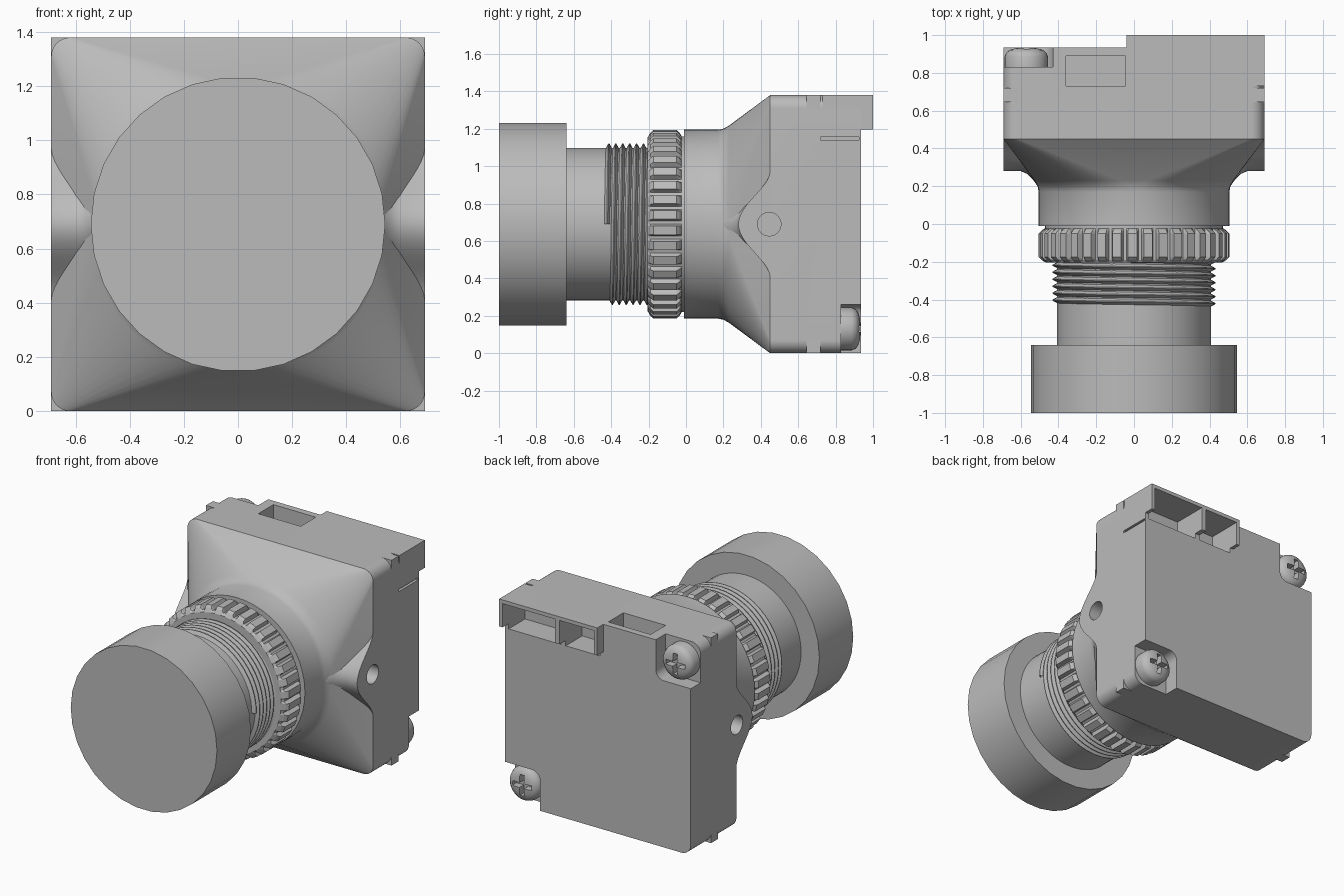
import bpy, bmesh
from math import cos, sin, pi, tau

cube = bpy.data.objects.get("Cube")
if cube:
    bpy.data.objects.remove(cube, do_unlink=True)

grey = bpy.data.materials.new("plain grey")
grey.use_nodes = True
grey.diffuse_color = (0.5, 0.5, 0.5, 1)
grey.node_tree.nodes["Principled BSDF"].inputs["Base Color"].default_value = (0.5, 0.5, 0.5, 1)

MID = 0.69    # height of the optical axis, also half the housing width
NECK = 0.505  # neck radius


def build(name, verts, faces):
    bm = bmesh.new()
    vs = [bm.verts.new(v) for v in verts]
    for f in faces:
        bm.faces.new([vs[i] for i in f])
    bmesh.ops.remove_doubles(bm, verts=bm.verts, dist=0.0002)
    bmesh.ops.recalc_face_normals(bm, faces=bm.faces)
    mesh = bpy.data.meshes.new(name)
    bm.to_mesh(mesh)
    bm.free()
    mesh.materials.append(grey)
    ob = bpy.data.objects.new(name, mesh)
    bpy.context.scene.collection.objects.link(ob)
    return ob


def loft(name, rings):
    n, m = len(rings[0]), len(rings)
    faces = [(r * n + i, r * n + (i + 1) % n, (r + 1) * n + (i + 1) % n, (r + 1) * n + i)
             for r in range(m - 1) for i in range(n)]
    faces += [tuple(range(n)), tuple(range((m - 1) * n, m * n))]
    return build(name, [p for ring in rings for p in ring], faces)


def box(name, x, y, z):
    return loft(name, [[(a, b, c) for a, b in ((x[0], y[0]), (x[1], y[0]), (x[1], y[1]), (x[0], y[1]))]
                       for c in z])


def revolve(name, profile, n, cx=0, cz=MID):
    # profile holds (y, radius) pairs
    return loft(name, [[(cx + r * cos(tau * i / n), y, cz + r * sin(tau * i / n)) for i in range(n)]
                       for y, r in profile])


def cut(target, cutters):
    for c in cutters:
        mod = target.modifiers.new("cut", "BOOLEAN")
        mod.operation, mod.solver, mod.object = "DIFFERENCE", "EXACT", c
    bpy.context.view_layer.update()
    deps = bpy.context.evaluated_depsgraph_get()
    mesh = bpy.data.meshes.new_from_object(target.evaluated_get(deps))
    target.modifiers.clear()
    target.data = mesh


# Housing: round neck flowing into a rounded square box
def housing_ring(y, t, steps=12, corner=0.07):
    pts = []
    for q in range(4):
        sx, sz = (1, -1, -1, 1)[q], (1, 1, -1, -1)[q]
        for i in range(steps + 1):
            a = (q + i / steps) * pi / 2
            bx = sx * (MID - corner) + corner * cos(a)
            bz = sz * (MID - corner) + corner * sin(a)
            pts.append((NECK * cos(a) * (1 - t) + bx * t, y, MID + NECK * sin(a) * (1 - t) + bz * t))
    return pts


housing = loft("housing", [housing_ring(y, t) for y, t in
                           ((-0.01, 0), (0.17, 0), (0.2, 0.03), (0.23, 0.12), (0.45, 1), (0.935, 1))])


# Side lugs: bell shaped bumps flaring towards the neck
def lug_ring(x, depth, steps=24, half=0.28):
    zs = [half * (2 * i / steps - 1) for i in range(steps + 1)]
    return [(x, 0.45 - depth * (0.5 + 0.5 * cos(pi * z / half)) ** 0.85, MID + z) for z in zs]


lugs, holes = [], []
for side, s in (("left", 1), ("right", -1)):
    lugs.append(loft(side + "_lug", [lug_ring(s * x, d) for x, d in
                     ((0.69, 0.17), (0.6, 0.17), (0.565, 0.185), (0.535, 0.215), (0.5, 0.265), (0.42, 0.265))]))
    n = 24
    holes.append(loft("hole_cutter", [[(s * x, 0.445 + 0.063 * cos(tau * i / n), MID + 0.063 * sin(tau * i / n))
                                       for i in range(n)] for x in (0.55, 0.75)]))

# Connector shell at the top of the back
connector = box("connector", (-0.04, 0.69), (0.73, 1.0), (1.195, 1.38))
pockets = [box("pocket_cutter", x, (0.76, 1.1), (1.16, 1.355)) for x in ((0.275, 0.665), (-0.015, 0.24))]
slot = box("slot_cutter", (-0.36, -0.045), (0.73, 0.89), (1.22, 1.5))
slit = box("slit_cutter", (0.65, 0.8), (0.72, 0.925), (1.14, 1.155))

# Screw corners: pockets with a rounded inner corner
recesses = []
for s in (1, -1):
    c, r = 0.49, 0.06
    arc = [(c + r * cos(a), c + r * sin(a)) for a in [pi + pi / 2 * i / 6 for i in range(7)]]
    outline = arc + [(0.8, c - r), (0.8, 0.8), (c - r, 0.8)]
    recesses.append(loft("recess_cutter", [[(s * u, y, MID - s * v) for u, v in outline] for y in (0.83, 1.0)]))

cut(housing, recesses + pockets + holes + [slot, slit])
cut(connector, pockets)
for lug, hole in zip(lugs, holes):
    cut(lug, [hole])

# Screws with a cross drive
screws = []
for name, s in (("lower_screw", 1), ("upper_screw", -1)):
    cx, cz = s * 0.57, MID - s * 0.56
    head = revolve(name, ((0.82, 0.115), (0.885, 0.115), (0.905, 0.107), (0.92, 0.09), (0.93, 0.06),
                          (0.933, 0.02)), 32, cx, cz)
    w, l = 0.016, 0.07
    outline = [(w, w), (w, l), (-w, l), (-w, w), (-l, w), (-l, -w), (-w, -w), (-w, -l), (w, -l), (w, -w),
               (l, -w), (l, w)]
    cross = loft("cross_cutter", [[(cx + u, y, cz + v) for u, v in outline] for y in (0.885, 1.0)])
    cut(head, [cross])
    bpy.data.objects.remove(cross, do_unlink=True)
    screws.append(head)

for c in recesses + pockets + holes + [slot, slit]:
    bpy.data.objects.remove(c, do_unlink=True)

# Square tabs on the housing corners
tabs = [box("corner_tab", sorted((sx * 0.62, sx * MID)), (0.645, 0.72), sorted((MID + sz * 0.62, MID + sz * MID)))
        for sx in (-1, 1) for sz in (-1, 1)]

# Knurled locking ring
TEETH = 38


def knurl(y, tooth, groove):
    pts = []
    for i in range(TEETH):
        for f, r in ((0.0, groove), (0.2, groove), (0.32, tooth), (0.88, tooth)):
            a = tau * (i + f) / TEETH
            pts.append((r * cos(a), y, MID + r * sin(a)))
    return pts


ring = loft("locking_ring", [knurl(y, t, g) for y, t, g in
                             ((-0.205, 0.465, 0.465), (-0.19, 0.49, 0.475), (-0.175, 0.505, 0.475),
                              (-0.05, 0.505, 0.475), (-0.035, 0.49, 0.475), (-0.025, 0.475, 0.475))])
spacer = revolve("ring_spacer", ((-0.06, 0.47), (0.05, 0.47)), 64)

# Lens barrel, helical thread and front cap
barrel = revolve("lens_barrel", ((-0.65, 0.408), (-0.1, 0.408)), 64)
turns, n, pitch = 7, 48, 0.037
verts = []
for i in range(turns * n + 1):
    a, y = tau * i / n, -0.44 + pitch * i / n
    verts += [(r * cos(a), y + dy * pitch, MID + r * sin(a))
              for dy, r in ((0, 0.402), (0.44, 0.432), (0.56, 0.432), (1, 0.402))]
thread = build("lens_thread", verts, [(4 * i + k, 4 * i + k + 1, 4 * i + k + 5, 4 * i + k + 4)
                                      for i in range(turns * n) for k in range(3)])
cap = revolve("lens_cap", ((-1.0, 0.544), (-0.64, 0.544)), 30)

# Smooth shading with sharp creases kept
bpy.ops.object.select_all(action="DESELECT")
for ob in [housing, barrel, thread, cap, spacer] + lugs + screws:
    ob.select_set(True)
bpy.context.view_layer.objects.active = housing
bpy.ops.object.shade_smooth_by_angle(angle=pi / 6)
